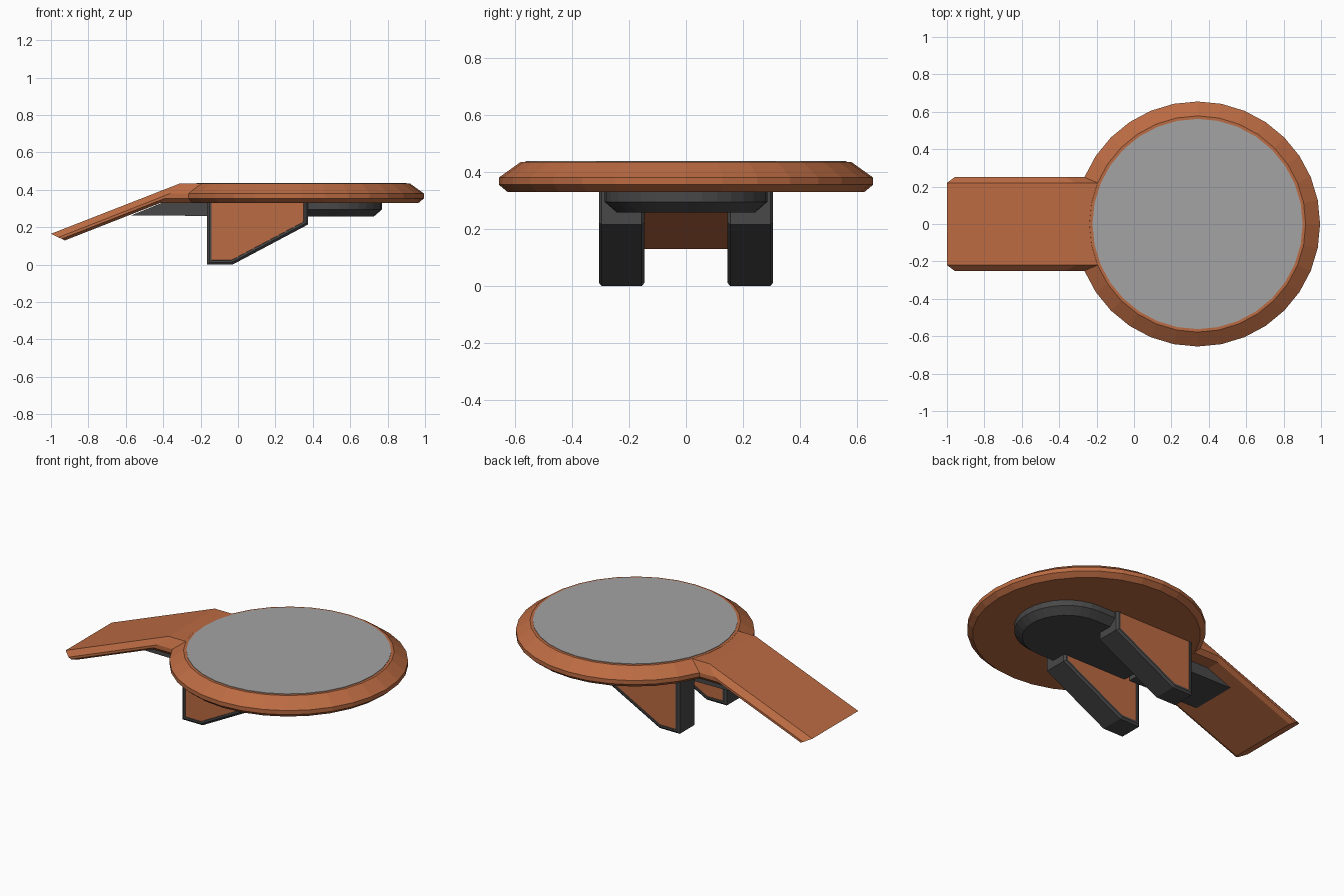
import bpy, bmesh, math
from mathutils import Vector

if "Cube" in bpy.data.objects:
    bpy.data.objects.remove(bpy.data.objects["Cube"])


def make_material(name, rgb):
    mat = bpy.data.materials.new(name)
    mat.use_nodes = True
    color = (*rgb, 1)
    mat.diffuse_color = color
    mat.node_tree.nodes["Principled BSDF"].inputs["Base Color"].default_value = color
    return mat


COPPER = make_material("copper_orange", (0.50, 0.147, 0.055))
GREY = make_material("deck_grey", (0.37, 0.37, 0.37))
DARK = make_material("dark_metal", (0.065, 0.065, 0.065))


def loft(rings):
    """Join equal-length rings of points into a closed solid; return it with its two caps."""
    bm = bmesh.new()
    loops = [[bm.verts.new(p) for p in ring] for ring in rings]
    n = len(loops[0])
    for a, b in zip(loops, loops[1:]):
        for i in range(n):
            j = (i + 1) % n
            bm.faces.new((a[i], a[j], b[j], b[i]))
    caps = [bm.faces.new(loops[0]), bm.faces.new(loops[-1])]
    bmesh.ops.recalc_face_normals(bm, faces=bm.faces[:])
    return bm, caps


def finish(bm, name, *mats):
    mesh = bpy.data.meshes.new(name)
    bm.to_mesh(mesh)
    bm.free()
    for m in mats:
        mesh.materials.append(m)
    obj = bpy.data.objects.new(name, mesh)
    bpy.context.collection.objects.link(obj)
    return obj


def inset(bm, faces, thickness, depth):
    bmesh.ops.inset_individual(bm, faces=faces, thickness=thickness,
                               depth=depth, use_even_offset=True)


def circle(radius, z, center=0.34, sides=32):
    step = math.tau / sides
    return [(center + radius * math.cos(i * step), radius * math.sin(i * step), z)
            for i in range(sides)]


# Round platform with a bevelled rim, and its thin grey deck
RIM = [(0.625, 0.33), (0.655, 0.355), (0.655, 0.38), (0.578, 0.435)]
bm, _ = loft([circle(r, z) for r, z in RIM])
finish(bm, "platform", COPPER)
bm, _ = loft([circle(0.562, z) for z in (0.432, 0.438)])
finish(bm, "deck_plate", GREY)

# Ramp: one bevelled section carried from the slanted tip, over the bend, into the platform
half_widths = (0.22, 0.25, 0.25, 0.225)
tip = [(-1.0, 0.165), (-0.96, 0.146), (-0.943, 0.138), (-0.925, 0.13)]
bend = [(-0.31, 0.4345), (-0.364, 0.38), (-0.39, 0.355), (-0.414, 0.3305)]
root = [(-0.1, z) for _, z in bend]


def ramp_section(side):
    pts = [(x, w, z) for (x, z), w in zip(side, half_widths)]
    return pts + [(x, -y, z) for x, y, z in reversed(pts)]


bm, _ = loft([ramp_section(s) for s in (tip, bend, root)])
finish(bm, "ramp", COPPER)

# Rounded pod under the platform, chamfered along its lower edge
arc = [(0.485 + 0.285 * math.cos(a), 0.285 * math.sin(a))
       for a in (math.pi * (i / 16 - 0.5) for i in range(17))]
outline = arc + [(-0.1, 0.285), (-0.1, -0.285)]
bm, caps = loft([[(x, y, z) for x, y in outline] for z in (0.295, 0.345)])
inset(bm, caps[:1], 0.043, 0.037)
finish(bm, "under_pod", DARK)

# Wedge brace running from the pod to the ramp underside
brace = [(-0.57, 0.264), (-0.09, 0.26), (-0.09, 0.345), (-0.37, 0.345)]
bm, _ = loft([[(x, y, z) for x, z in brace] for y in (-0.145, 0.145)])
finish(bm, "ramp_brace", DARK)

# Two legs with chamfered dark frames and coloured side panels
leg = [(-0.165, 0), (-0.03, 0), (0.375, 0.215), (0.375, 0.37), (-0.165, 0.37)]
for name, side in (("front_leg", -1), ("back_leg", 1)):
    bm, caps = loft([[(x, side * y, z) for x, z in leg] for y in (0.155, 0.295)])
    inset(bm, caps, 0.012, 0.01)
    inset(bm, caps, 0.011, 0)
    inset(bm, caps, 0.001, -0.004)
    for face in caps:
        face.material_index = 1
    finish(bm, name, DARK, COPPER)
